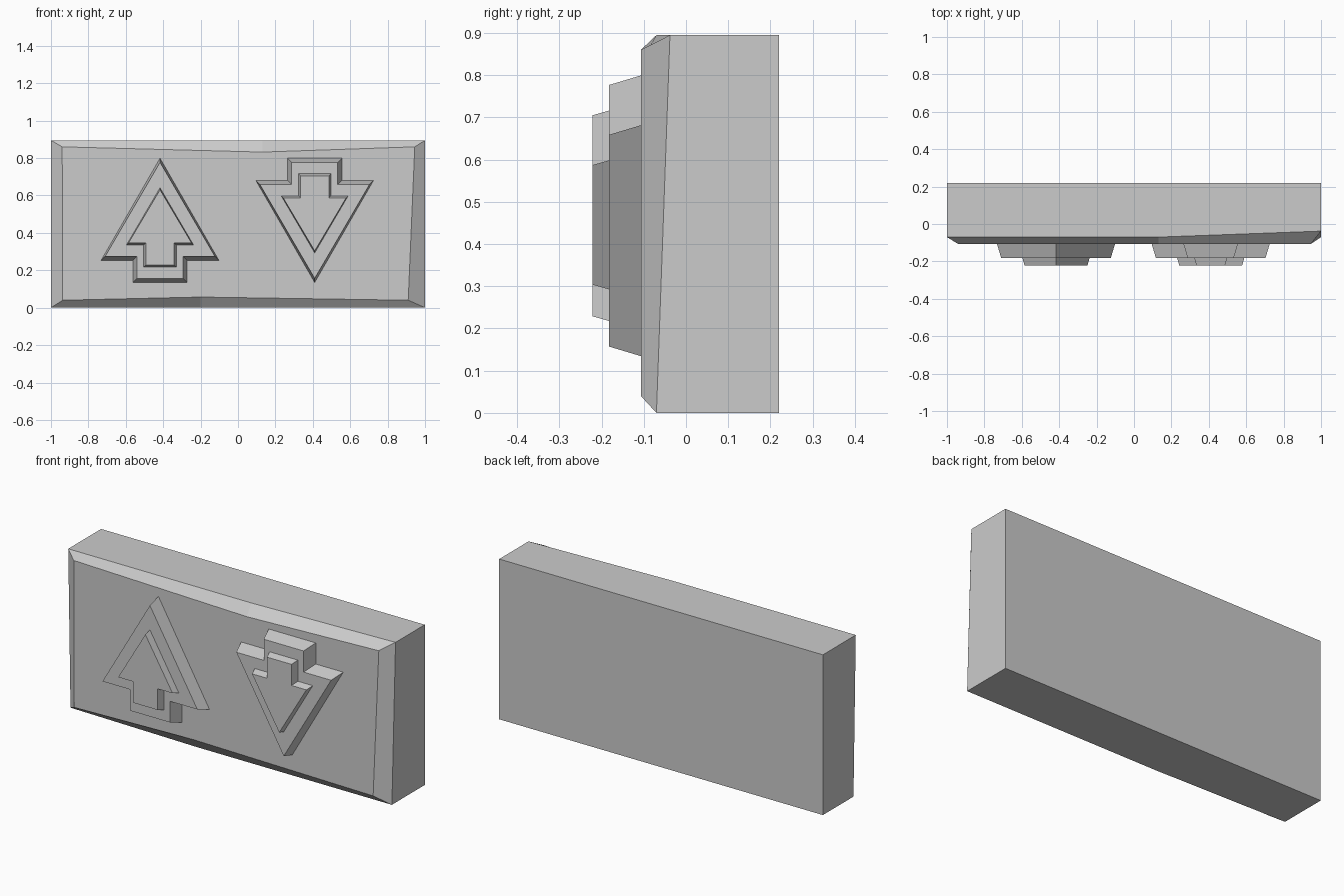
import bpy
import bmesh

cube = bpy.data.objects.get("Cube")
if cube:
    bpy.data.objects.remove(cube, do_unlink=True)

grey = bpy.data.materials.new("plain grey")
grey.use_nodes = True
GREY = (0.6, 0.6, 0.6, 1)
grey.diffuse_color = GREY
grey.node_tree.nodes["Principled BSDF"].inputs["Base Color"].default_value = GREY


def loft(name, loops):
    """Closed flat-shaded solid through matching loops of (x, y, z) points."""
    bm = bmesh.new()
    rings = [[bm.verts.new(p) for p in loop] for loop in loops]
    for a, b in zip(rings, rings[1:]):
        for i in range(len(a)):
            j = (i + 1) % len(a)
            bm.faces.new((a[i], a[j], b[j], b[i]))
    bm.faces.new(rings[0])
    bm.faces.new(rings[-1])
    bmesh.ops.recalc_face_normals(bm, faces=bm.faces)
    mesh = bpy.data.meshes.new(name)
    bm.to_mesh(mesh)
    bm.free()
    mesh.materials.append(grey)
    obj = bpy.data.objects.new(name, mesh)
    bpy.context.collection.objects.link(obj)
    return obj


# Slab with an uneven, hand-cut chamfer around the front
H = 0.895
BACK, FACE = 0.22, -0.107
rim = [(-1, -0.05, 0), (-0.2, -0.07, 0), (1, -0.07, 0),
       (1, -0.038, H), (0.13, -0.07, H), (-1, -0.07, H)]
face = [(-0.937, 0.04), (-0.2, 0.057), (0.91, 0.04),
        (0.945, 0.86), (0.13, 0.832), (-0.94, 0.86)]
loft("button_slab", [[(x, BACK, z) for x, y, z in rim], rim,
                     [(x, FACE, z) for x, z in face]])

MID = 0.467


def arrow_loop(y, wing, stem, tip, shoulder, foot, inset, cx, flip):
    """Arrow outline at depth y, drawn in by inset; flip = -1 points it down."""
    half = [(wing - inset, shoulder + inset), (stem - inset, shoulder + inset),
            (stem - inset, foot + inset)]
    outline = [(0, tip - inset)] + half + [(-x, z) for x, z in reversed(half)]
    return [(cx + x, y, MID + flip * (z - MID)) for x, z in outline]


# Each arrow is two stacked tapered tiers
lower = (0.316, 0.146, 0.8, 0.252, 0.134)
upper = (0.18, 0.088, 0.642, 0.335, 0.217)
for label, cx, flip in (("up", -0.417, 1), ("down", 0.41, -1)):
    for tier, shape, y0, y1, inset in (("lower", lower, FACE, -0.182, 0.023),
                                       ("upper", upper, -0.182, -0.222, 0.012)):
        loft(f"{label}_arrow_{tier}_tier",
             [arrow_loop(y0 + 0.002, *shape, 0, cx, flip),
              arrow_loop(y1, *shape, inset, cx, flip)])
